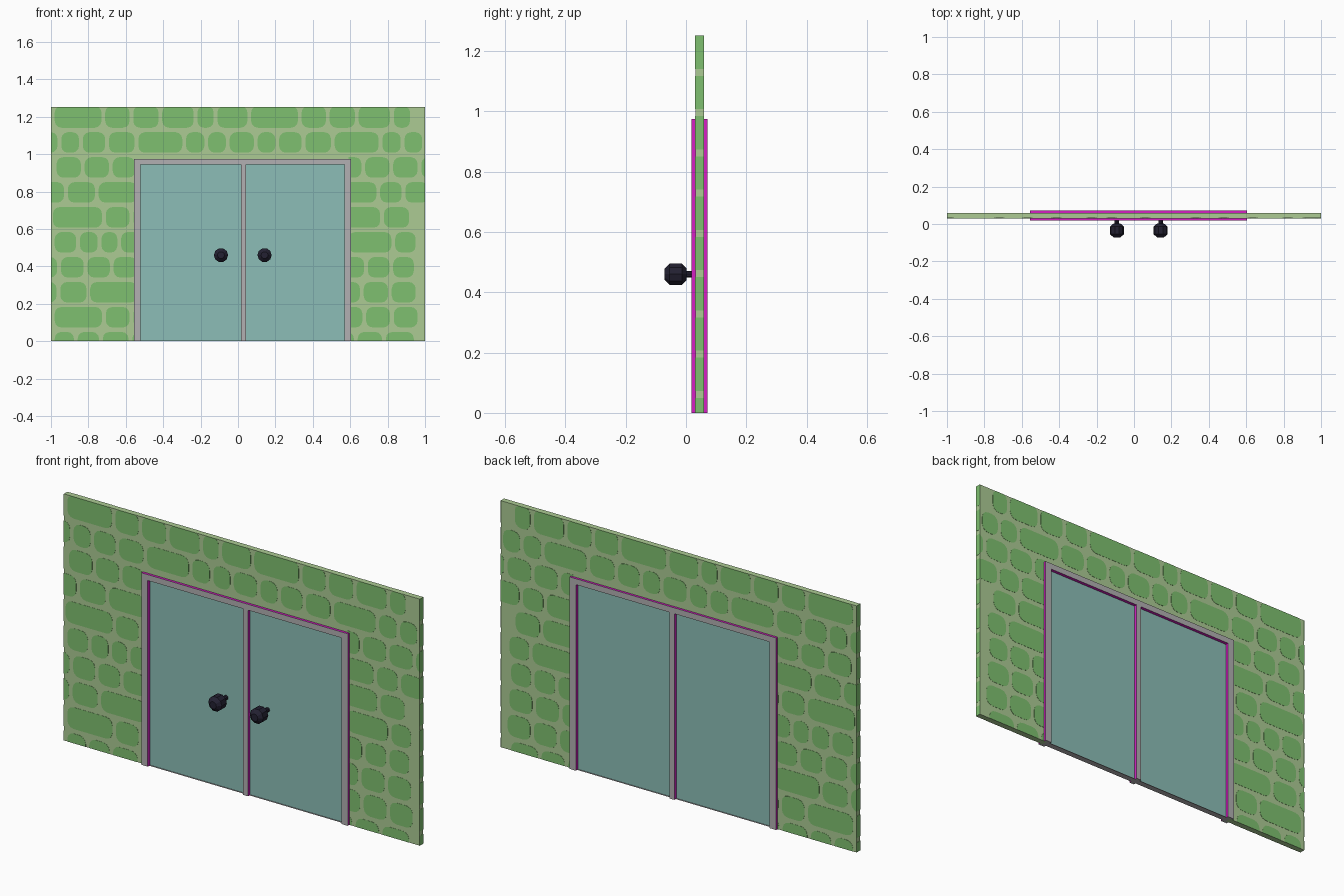
import bpy, bmesh, math

if "Cube" in bpy.data.objects:
    bpy.data.objects.remove(bpy.data.objects["Cube"])


def material(name, rgb):
    lin = [((c / 255 + 0.055) / 1.055) ** 2.4 if c > 10 else c / 3294 for c in rgb]
    m = bpy.data.materials.new(name)
    m.diffuse_color = (*lin, 1)
    m.use_nodes = True
    m.node_tree.nodes["Principled BSDF"].inputs["Base Color"].default_value = m.diffuse_color
    return m


MORTAR = material("pale_green_mortar", (172, 203, 148))
STONE = material("green_stone", (127, 192, 112))
GREY = material("frame_grey", (178, 176, 178))
MAGENTA = material("magenta_edge", (214, 32, 196))
TEAL = material("door_teal", (140, 190, 183))
DARK = material("dark_knob", (35, 33, 50))


def finish(bm, name, mats):
    bmesh.ops.recalc_face_normals(bm, faces=bm.faces[:])
    me = bpy.data.meshes.new(name)
    bm.to_mesh(me)
    bm.free()
    for m in mats:
        me.materials.append(m)
    ob = bpy.data.objects.new(name, me)
    bpy.context.collection.objects.link(ob)
    return ob


def extrude_profile(bm, pts, y0, y1):
    """Solid from an x-z outline between two y planes."""
    a = [bm.verts.new((x, y0, z)) for x, z in pts]
    b = [bm.verts.new((x, y1, z)) for x, z in pts]
    bm.faces.new(a)
    bm.faces.new(b[::-1])
    for i in range(len(a)):
        j = (i + 1) % len(a)
        bm.faces.new((a[i], b[i], b[j], a[j]))


def rect(x0, x1, z0, z1):
    return [(x0, z0), (x1, z0), (x1, z1), (x0, z1)]


TOP = 1.252
E = 0.001

# wall with doorway cut out of its outline
bm = bmesh.new()
extrude_profile(bm, [(-1 + E, 0), (-0.54, 0), (-0.54, 0.96), (0.59, 0.96), (0.59, 0),
                     (1 - E, 0), (1 - E, TOP), (-1 + E, TOP)], 0.03 + E, 0.06 - E)
finish(bm, "wall", [MORTAR])

# stone courses: joint positions over one repeat of the pattern, top row first
PERIOD = 1.05
ROWS = [
    [-0.99, -0.72, -0.57, -0.415, -0.227, -0.12],
    [-0.955, -0.84, -0.70, -0.543, -0.288, -0.17, -0.055],
    [-0.83, -0.68, -0.54, -0.38, -0.23, -0.08, 0.07],
    [-0.92, -0.755, -0.53, -0.30, -0.165, -0.02],
    [-1.0, -0.717, -0.57, -0.28, -0.125],
    [-0.99, -0.855, -0.74, -0.635, -0.47, -0.22, -0.09],
    [-0.957, -0.815, -0.675, -0.53, -0.366, -0.23, -0.10],
    [-0.96, -0.80, -0.53, -0.388, -0.238, -0.09],
    [-0.99, -0.717, -0.57, -0.375, -0.227, -0.08],
    [-0.99, -0.867, -0.733, -0.575, -0.42, -0.27, -0.10],
]
PITCH = 0.1335


def clamp(v, lo, hi):
    return max(lo, min(hi, v))


def stone_outline(x0, x1, z0, z1, lo, hi):
    """Rounded stone, trimmed to the wall area between lo and hi."""
    r, pts = 0.036, []
    for cx, cz, a0 in ((x1 - r, z1 - r, 0), (x0 + r, z1 - r, 90),
                       (x0 + r, z0 + r, 180), (x1 - r, z0 + r, 270)):
        for k in range(4):
            a = math.radians(a0 + 30 * k)
            p = (clamp(cx + r * math.cos(a), lo, hi), clamp(cz + r * math.sin(a), 0, TOP))
            if not pts or math.dist(p, pts[-1]) > 1e-4:
                pts.append(p)
    if math.dist(pts[0], pts[-1]) < 1e-4:
        pts.pop()
    return pts


bm = bmesh.new()
for i, joints in enumerate(ROWS):
    z1 = 1.251 - PITCH * i + (0.008 if i == 0 else 0)
    z0 = 1.141 - PITCH * i
    xs = sorted(j + PERIOD * k for j in joints for k in (-1, 0, 1))
    spans = [(-1, 1)] if i < 2 else [(-1, -0.54), (0.59, 1)]
    for xa, xb in zip(xs, xs[1:]):
        for lo, hi in spans:
            if min(xb, hi) - max(xa, lo) < 0.025:
                continue
            pts = stone_outline(xa + 0.01, xb - 0.01, z0, z1, lo, hi)
            if len(pts) > 2:
                extrude_profile(bm, pts, 0.03, 0.03 + E)
                extrude_profile(bm, pts, 0.06 - E, 0.06)
    # stones showing on the narrow wall ends
    for s in (-1, 1):
        extrude_profile(bm, rect(s * (1 - E), s, max(0, z0), min(z1, TOP)), 0.03, 0.06)
finish(bm, "wall_stones", [STONE])

# door frame: header, two jambs and a centre post, magenta on its edges
bm = bmesh.new()
IN = 0.945
extrude_profile(bm, [(-0.556, 0), (-0.52, 0), (-0.52, IN), (0.016, IN), (0.016, 0), (0.043, 0),
                     (0.043, IN), (0.569, IN), (0.569, 0), (0.604, 0), (0.604, 0.975),
                     (-0.556, 0.975)], 0.018, 0.071)
bm.normal_update()
for f in bm.faces:
    bottom = all(v.co.z < 0.001 for v in f.verts)
    f.material_index = 0 if abs(f.normal.y) > 0.5 or bottom else 1
finish(bm, "door_frame", [GREY, MAGENTA])

# doors, thresholds and knobs
for side, x0, x1, kx in (("left", -0.52, 0.016, -0.091), ("right", 0.043, 0.569, 0.142)):
    bm = bmesh.new()
    extrude_profile(bm, rect(x0, x1, 0.002, IN), 0.035, 0.055)
    finish(bm, side + "_door", [TEAL])

    bm = bmesh.new()
    extrude_profile(bm, rect(x0, x1, 0, 0.002), 0.03, 0.06)
    finish(bm, side + "_threshold", [GREY])

    # knob: faceted lathe around the y axis
    bm = bmesh.new()
    rings, n = [], 10
    for y, r in ((-0.071, 0.019), (-0.054, 0.038), (-0.014, 0.038), (0.001, 0.021),
                 (0.002, 0.012), (0.037, 0.012)):
        rings.append([bm.verts.new((kx + r * math.cos(2 * math.pi * k / n), y,
                                    0.46 + r * math.sin(2 * math.pi * k / n))) for k in range(n)])
    for a, b in zip(rings, rings[1:]):
        for k in range(n):
            bm.faces.new((a[k], a[(k + 1) % n], b[(k + 1) % n], b[k]))
    bm.faces.new(rings[0])
    bm.faces.new(rings[-1])
    finish(bm, side + "_knob", [DARK])
